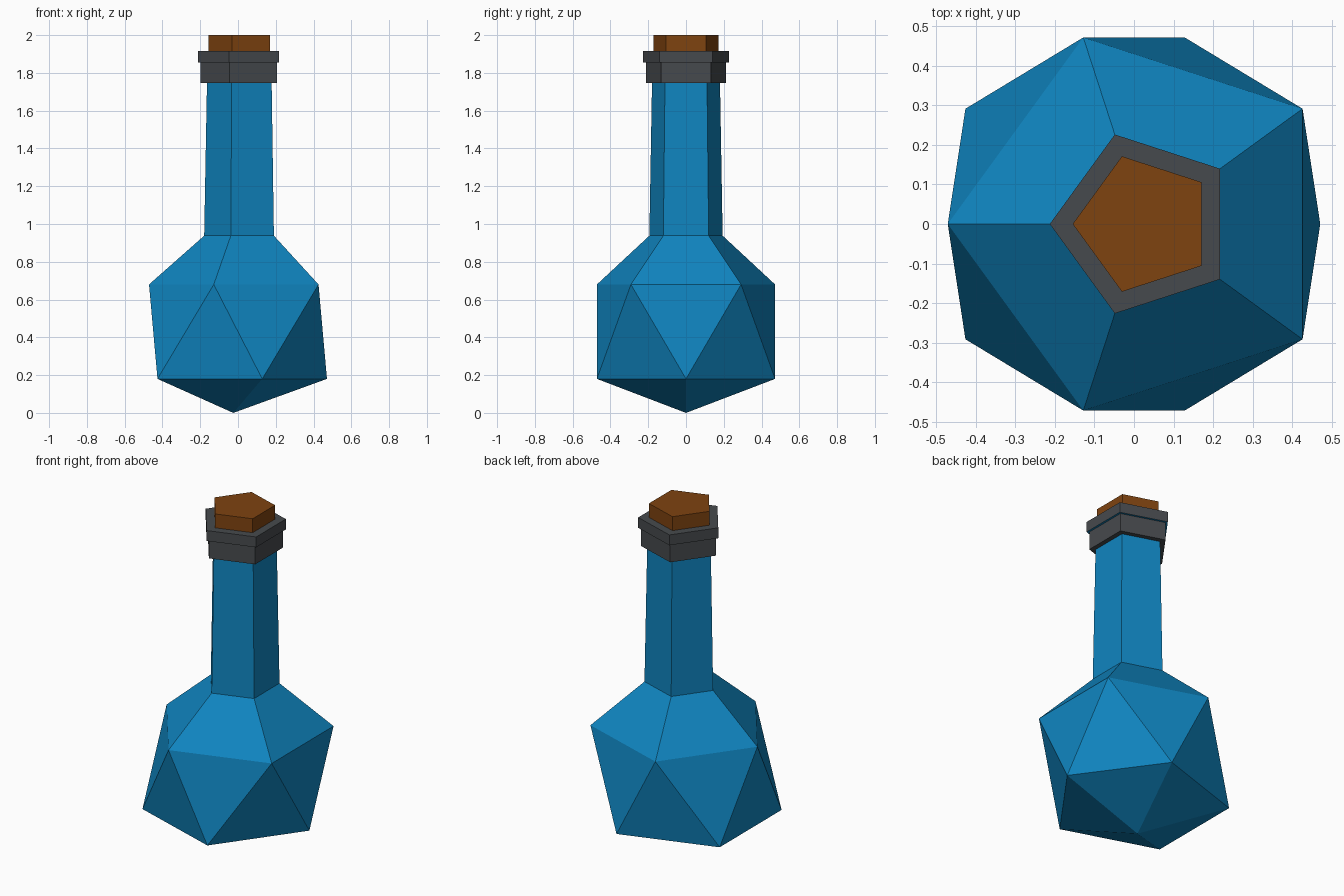
import bpy, bmesh, math

if "Cube" in bpy.data.objects:
    bpy.data.objects.remove(bpy.data.objects["Cube"])

CX = 0.025  # axis of the upper part, the lower ring sits at -CX


def material(name, rgb):
    m = bpy.data.materials.new(name)
    m.diffuse_color = (*rgb, 1.0)
    m.use_nodes = True
    m.node_tree.nodes["Principled BSDF"].inputs["Base Color"].default_value = m.diffuse_color
    return m


BLUE = material("blue glass", (0.005, 0.235, 0.53))
GREY = material("dark grey collar", (0.062, 0.068, 0.075))
CORK = material("brown cork", (0.21, 0.056, 0.005))


def pentagon(bm, r, z, cx=CX, start=180):
    angles = [math.radians(start + 72 * i) for i in range(5)]
    return [bm.verts.new((cx + r * math.cos(a), r * math.sin(a), z)) for a in angles]


def bridge(bm, low, high):
    for i in range(5):
        j = (i + 1) % 5
        bm.faces.new((low[i], low[j], high[j], high[i]))


def finish(bm, name, mats):
    bmesh.ops.recalc_face_normals(bm, faces=bm.faces[:])
    me = bpy.data.meshes.new(name)
    bm.to_mesh(me)
    bm.free()
    for m in mats:
        me.materials.append(m)
    ob = bpy.data.objects.new(name, me)
    bpy.context.collection.objects.link(ob)
    return ob


def prism(name, r, z0, z1, mat):
    bm = bmesh.new()
    low, high = pentagon(bm, r, z0), pentagon(bm, r, z1)
    bridge(bm, low, high)
    bm.faces.new(low)
    bm.faces.new(high)
    return finish(bm, name, [mat])


# Bottle: squashed icosahedron body opening into a tapered five-sided neck
bm = bmesh.new()
tip = bm.verts.new((-CX, 0, 0.005 - 0.005))
lower = pentagon(bm, 0.496, 0.18, -CX, 216)
upper = pentagon(bm, 0.496, 0.68)
neck_base = pentagon(bm, 0.204, 0.938)
neck_top = pentagon(bm, 0.189, 1.76)
for i in range(5):
    j = (i + 1) % 5
    bm.faces.new((tip, lower[j], lower[i]))
    bm.faces.new((upper[i], lower[i], upper[j]))
    bm.faces.new((lower[i], lower[j], upper[j]))
bridge(bm, upper, neck_base)
bridge(bm, neck_base, neck_top)
bm.faces.new(neck_top)
finish(bm, "bottle", [BLUE])

# Collar, wider rim and cork
prism("collar", 0.223, 1.747, 1.855, GREY)
rim = prism("rim", 0.238, 1.855, 1.917, GREY)
rim.data.materials.append(BLUE)
for f in rim.data.polygons:  # glass shows under the rim
    if f.normal.z < -0.5:
        f.material_index = 1
prism("cork", 0.180, 1.91, 2.0, CORK)
